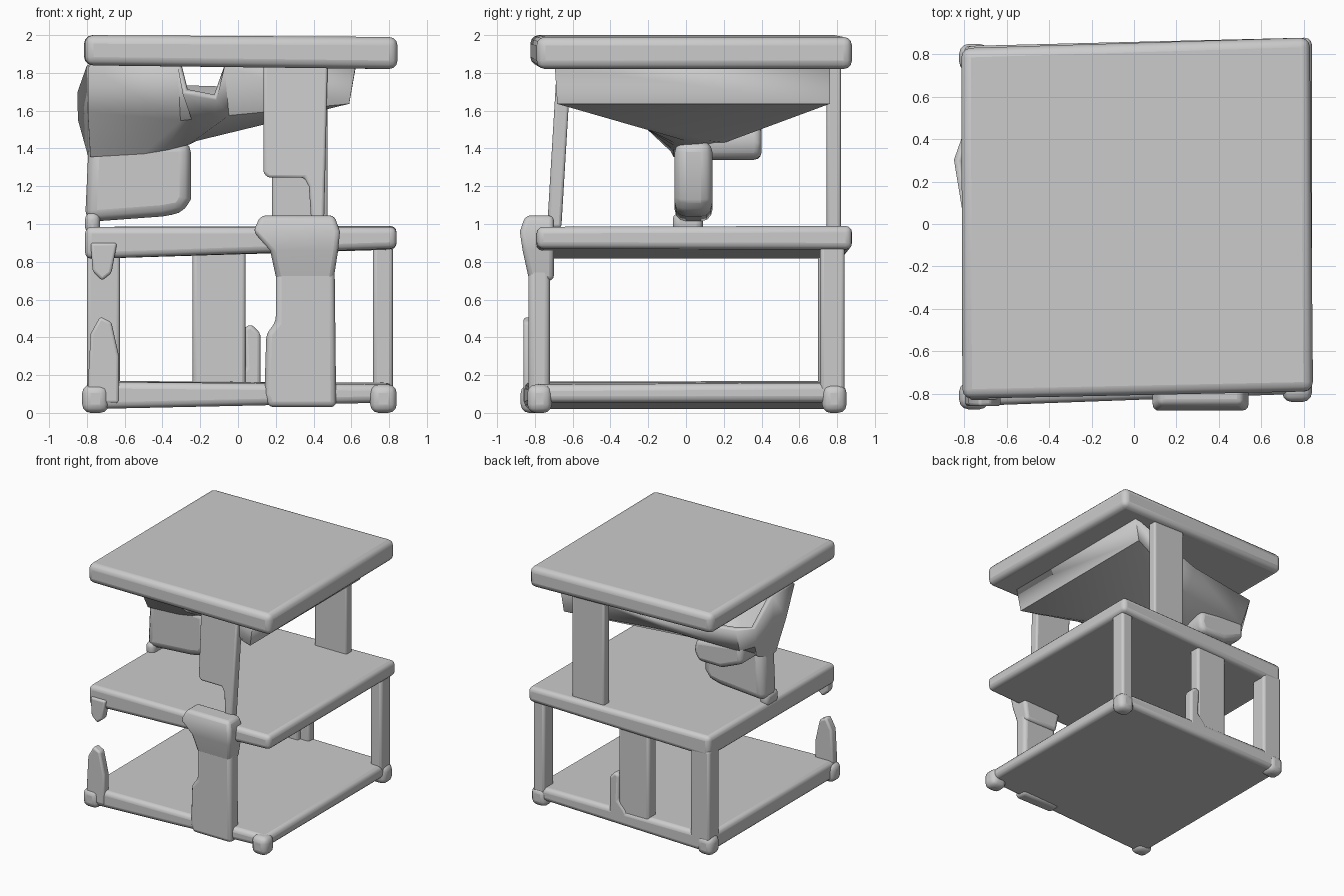
import bpy, bmesh


def finish(name, bm, bevel, solid=0.0):
    bmesh.ops.recalc_face_normals(bm, faces=bm.faces)
    me = bpy.data.meshes.new(name)
    bm.to_mesh(me)
    bm.free()
    ob = bpy.data.objects.new(name, me)
    bpy.context.collection.objects.link(ob)
    if solid:
        m = ob.modifiers.new("Thickness", 'SOLIDIFY')
        m.thickness, m.offset = solid, 0
    if bevel:
        m = ob.modifiers.new("Round", 'BEVEL')
        m.width, m.segments, m.limit_method = bevel, 3, 'ANGLE'
    bpy.ops.object.select_all(action='DESELECT')
    ob.select_set(True)
    bpy.context.view_layer.objects.active = ob
    bpy.ops.object.shade_smooth_by_angle(angle=0.7)
    return ob


def loft(name, rings, bevel, cap_first=True, solid=0.0):
    bm = bmesh.new()
    vs = [[bm.verts.new(p) for p in r] for r in rings]
    n = len(rings[0])
    for a, b in zip(vs, vs[1:]):
        for i in range(n):
            j = (i + 1) % n
            bm.faces.new((a[i], a[j], b[j], b[i]))
    if cap_first:
        bm.faces.new(vs[0])
    bm.faces.new(vs[-1])
    return finish(name, bm, bevel, solid)


def slab(name, corners, top, bottom, bevel=0.035):
    # corners run front-left, front-right, back-right, back-left
    loft(name, [[(x, y, z) for (x, y), z in zip(corners, bottom)],
                [(x, y, z) for (x, y), z in zip(corners, top)]], bevel)


def panel(name, profile, y0, y1, bevel=0.02, lean=0.0):
    # upright panel: x/z outline given depth along y; lean shifts y with height
    z0 = min(z for _, z in profile)
    loft(name, [[(x, y + lean * (z - z0), z) for x, z in profile]
                for y in (y0, y1)], bevel)


def box(name, x0, x1, y0, y1, z0, z1, bevel=0.02, lean=0.0):
    panel(name, [(x0, z0), (x1, z0), (x1, z1), (x0, z1)], y0, y1, bevel, lean)


# Three decks
slab("top_deck", [(-.81, -.825), (.845, -.79), (.83, .88), (-.815, .83)],
     (2.0, 1.99, 1.99, 2.0), (1.84, 1.82, 1.82, 1.84), 0.045)
slab("middle_deck", [(-.81, -.81), (.84, -.79), (.84, .88), (-.80, .84)],
     (.985, .985, .99, .985), (.815, .87, .865, .815))
slab("bottom_deck", [(-.80, -.86), (.82, -.80), (.82, .84), (-.80, .84)],
     (.165, .15, .16, .17), (.02, .055, .055, .02))

# Corner feet of the bottom deck
for i, (x, y) in enumerate([(-.755, -.81), (.77, -.775), (.77, .785), (-.755, .785)]):
    box(f"foot_{i}", x - .07, x + .07, y - .065, y + .065, 0, .15, .045)

# Lower supports
box("lower_back_left_post", -.80, -.625, .70, .84, .1, .87)
box("lower_back_right_post", .715, .82, .71, .84, .1, .9)
box("lower_back_panel", -.24, .04, .73, .83, .1, .87)
panel("lower_front_post", [(.14, .1), (.16, .03), (.52, .03), (.51, .9), (.20, .9),
                           (.20, .48), (.15, .42)], -.835, -.72, .03)
panel("broken_back_post", [(-.08, .06), (.12, .06), (.12, .42), (.07, .47), (.03, .45),
                           (.04, .24), (-.02, .18)], .76, .84)

# Broken remains of the front left post
panel("broken_stub_lower", [(-.80, .05), (-.63, .05), (-.63, .30), (-.67, .48),
                            (-.73, .51), (-.78, .42)], -.86, -.79, .015)
panel("broken_stub_upper", [(-.78, .9), (-.64, .9), (-.67, .74), (-.72, .70),
                            (-.77, .75)], -.83, -.76, .015)

# Joint where the front posts meet the middle deck, widest at deck height
loft("front_joint", [[(x0, y0, z), (x1, y0, z), (x1, -.70, z), (x0, -.70, z)]
                     for x0, x1, y0, z in [(.205, .505, -.83, .70), (.17, .53, -.865, .86),
                                           (.08, .54, -.88, .96), (.12, .51, -.85, 1.045)]],
     .025)

# Upper posts
panel("upper_front_post", [(.135, 1.86), (.135, 1.27), (.16, 1.245), (.35, 1.245),
                           (.375, 1.2), (.39, .98), (.455, .98), (.475, 1.86)],
      -.735, -.66, .015, .06)
box("upper_back_post", .18, .475, .745, .82, .95, 1.86, .015)

# Torn funnel sheet hanging below the top deck
rim = [(-.78, -.28, 1.84), (-.31, -.42, 1.84), (-.28, -.45, 1.70), (-.12, -.49, 1.67),
       (-.07, -.50, 1.84), (.61, -.68, 1.84), (.61, .75, 1.84), (-.10, .60, 1.72),
       (-.78, .46, 1.74), (-.83, .30, 1.70), (-.78, .0, 1.84)]
waist = [(-.78, -.17, 1.60), (-.30, -.24, 1.56), (-.24, -.26, 1.57), (-.12, -.30, 1.58),
         (-.05, -.34, 1.59), (.58, -.67, 1.65), (.58, .75, 1.65), (-.15, .45, 1.58),
         (-.76, .38, 1.54), (-.83, .30, 1.56), (-.78, .0, 1.60)]
throat = [(-.77, -.06, 1.37), (-.50, -.06, 1.39), (-.38, -.06, 1.41), (-.30, -.05, 1.43),
          (-.26, -.04, 1.44), (-.22, .0, 1.46), (-.22, .12, 1.46), (-.36, .20, 1.45),
          (-.62, .20, 1.43), (-.76, .17, 1.42), (-.78, .05, 1.37)]
loft("funnel_sheet", [rim, waist, throat], 0.0, cap_first=False, solid=0.04)

# Drooping fold behind the funnel throat
panel("funnel_fold", [(-.79, 1.42), (-.60, 1.34), (-.38, 1.34), (-.34, 1.42),
                      (-.36, 1.52), (-.79, 1.58)], .10, .40, .04)

# Fin under the funnel and its contact on the middle deck
panel("funnel_fin", [(-.81, 1.01), (-.40, 1.04), (-.29, 1.06), (-.25, 1.13),
                     (-.25, 1.44), (-.79, 1.44)], -.06, .14, .06)
box("fin_base", -.81, -.73, -.07, .09, .95, 1.06, .035)
